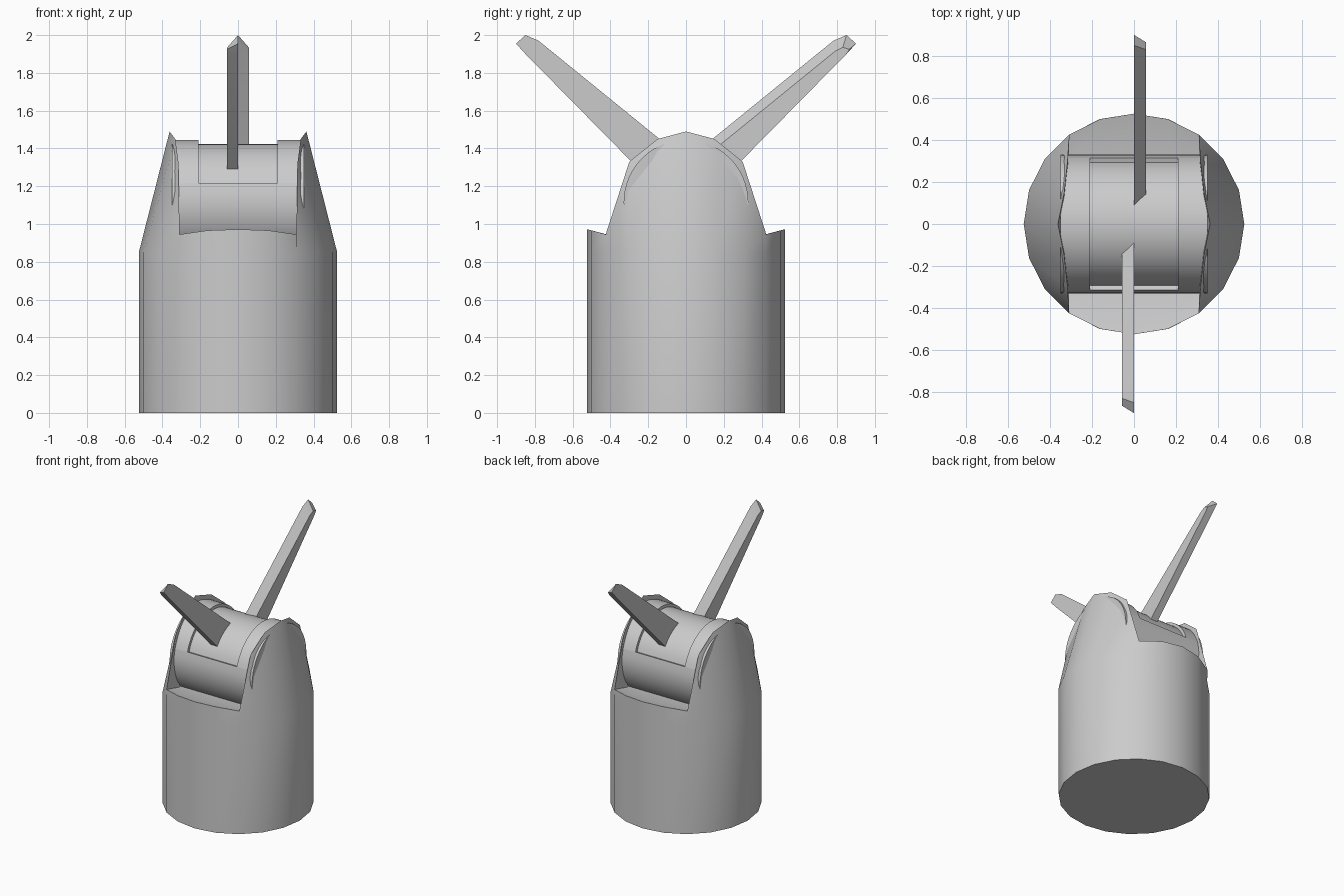
import bpy, bmesh, math

if "Cube" in bpy.data.objects:
    bpy.data.objects.remove(bpy.data.objects["Cube"])


def finish(name, bm, angle=35):
    bmesh.ops.recalc_face_normals(bm, faces=bm.faces)
    me = bpy.data.meshes.new(name)
    bm.to_mesh(me)
    bm.free()
    ob = bpy.data.objects.new(name, me)
    bpy.context.collection.objects.link(ob)
    bpy.ops.object.select_all(action='DESELECT')
    ob.select_set(True)
    bpy.context.view_layer.objects.active = ob
    bpy.ops.object.shade_smooth_by_angle(angle=math.radians(angle))
    return ob


def loft(name, rings, angle=35):
    """Skin a stack of equal-length point rings and cap both ends."""
    bm = bmesh.new()
    loops = [[bm.verts.new(p) for p in r] for r in rings]
    n = len(rings[0])
    for a, b in zip(loops, loops[1:]):
        for i in range(n):
            j = (i + 1) % n
            bm.faces.new((a[i], a[j], b[j], b[i]))
    bm.faces.new(loops[0])
    bm.faces.new(loops[-1])
    return finish(name, bm, angle)


# Housing: 20-sided can whose sides rise into two tapering cheeks
R = 0.525
CHEEK = {0: (0.362, 0.0, 1.49), 1: (0.332, 0.15, 1.45), 2: (0.316, 0.30, 1.33),
         3: (0.309, 0.425, 0.945), 4: (0.162, 0.499, 0.966), 5: (0.0, R, 0.972)}
bottom, shoulder, rim, trough = [], [], [], []
for k in range(20):
    a = math.tau * k / 20
    x, y = R * math.cos(a), R * math.sin(a)
    sx, sy = (1 if x >= 0 else -1), (1 if y >= 0 else -1)
    m = k % 10
    m = min(m, 10 - m)
    tx, ty, tz = CHEEK[m]
    bottom.append((x, y, 0))
    shoulder.append((x, y, 0.85))
    rim.append((sx * tx, sy * ty, tz))
    if m >= 3:
        trough.append((sx * tx, sy * 0.27, 0.905))
    else:
        trough.append((sx * 0.309, sy * 0.09 * m, 0.905))
loft("housing", [bottom, shoulder, rim, trough])

# Drum between the cheeks, with a recessed band over its top
CZ, DR, INNER = 1.115, 0.33, 0.308


def circle(x, recessed=False):
    pts = []
    start = math.radians(18)
    for i in range(25):
        a = start + (math.pi - 2 * start) * i / 24
        r = INNER if recessed else DR
        pts.append((x, r * math.cos(a), CZ + r * math.sin(a)))
    for i in range(25):
        a = math.pi - start + (math.pi + 2 * start) * i / 24
        pts.append((x, DR * math.cos(a), CZ + DR * math.sin(a)))
    return pts


def drum_section(name, x0, x1, recessed=False):
    ob = loft(name, [circle(x0, recessed), circle(x1, recessed)])
    bm = bmesh.new()
    bm.from_mesh(ob.data)
    bmesh.ops.remove_doubles(bm, verts=bm.verts, dist=1e-5)
    bm.to_mesh(ob.data)
    bm.free()


drum_section("drum_left", -0.35, -0.21)
drum_section("drum_centre", -0.21, 0.21, True)
drum_section("drum_right", 0.21, 0.35)

# Two blades: flat inner side on x = 0, bevelled upper edge, chamfered tip
FLAT = [(0.05, 1.377), (0.78, 1.97), (0.85, 2.0), (0.90, 1.955), (0.85, 1.90), (0.20, 1.24)]
OUTER = [(0.12, 1.37), (0.79, 1.915), (0.83, 1.935), (0.865, 1.925), (0.85, 1.90), (0.20, 1.24)]
for name, s in (("back_blade", 1), ("front_blade", -1)):
    loft(name, [[(0, s * y, z) for y, z in FLAT],
                [(s * 0.057, s * y, z) for y, z in OUTER]], 20)
